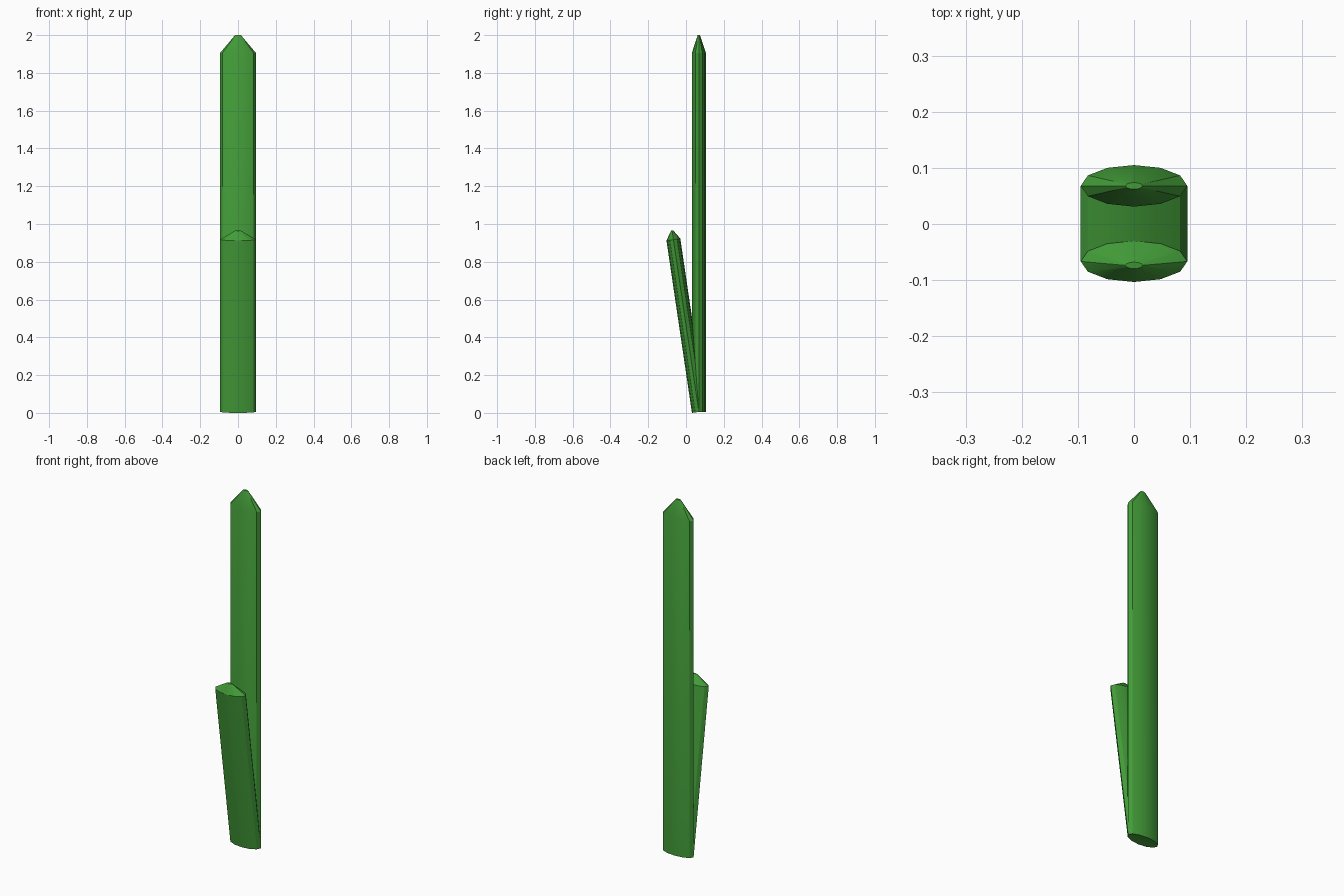
import bpy, bmesh, math
from mathutils import Matrix

if "Cube" in bpy.data.objects:
    bpy.data.objects.remove(bpy.data.objects["Cube"])

green = bpy.data.materials.new("leaf green")
green.diffuse_color = (0.055, 0.33, 0.04, 1)
green.use_nodes = True
green.node_tree.nodes["Principled BSDF"].inputs["Base Color"].default_value = green.diffuse_color

SIDES, RX, RY, TIP = 12, 0.095, 0.037, 0.16
BASE_Y, BASE_Z = 0.068, 0.0054


def blade(name, shoulder, length, lean):
    """Flattened 12-sided stalk with a pinched tip, leaning to the front."""
    bm = bmesh.new()
    rings = []
    for z, s in ((0, 1), (shoulder, 1), (length, TIP)):
        rings.append([bm.verts.new((RX * s * math.cos(a), RY * s * math.sin(a), z))
                      for a in (2 * math.pi * i / SIDES for i in range(SIDES))])
    for lo, hi in zip(rings, rings[1:]):
        for i in range(SIDES):
            j = (i + 1) % SIDES
            bm.faces.new((lo[i], lo[j], hi[j], hi[i]))
    bm.faces.new(rings[0][::-1])
    bm.faces.new(rings[-1])
    bm.transform(Matrix.Translation((0, BASE_Y, BASE_Z)) @ Matrix.Rotation(lean, 4, 'X'))
    me = bpy.data.meshes.new(name)
    bm.to_mesh(me)
    bm.free()
    me.materials.append(green)
    ob = bpy.data.objects.new(name, me)
    bpy.context.collection.objects.link(ob)
    bpy.ops.object.select_all(action='DESELECT')
    ob.select_set(True)
    bpy.context.view_layer.objects.active = ob
    bpy.ops.object.shade_smooth_by_angle(angle=math.radians(30))


# Upright tall stalk and the short one branching from the same foot
blade("tall_blade", 1.90, 1.9946, 0)
blade("short_blade", 0.922, 0.97, math.radians(8.4))
